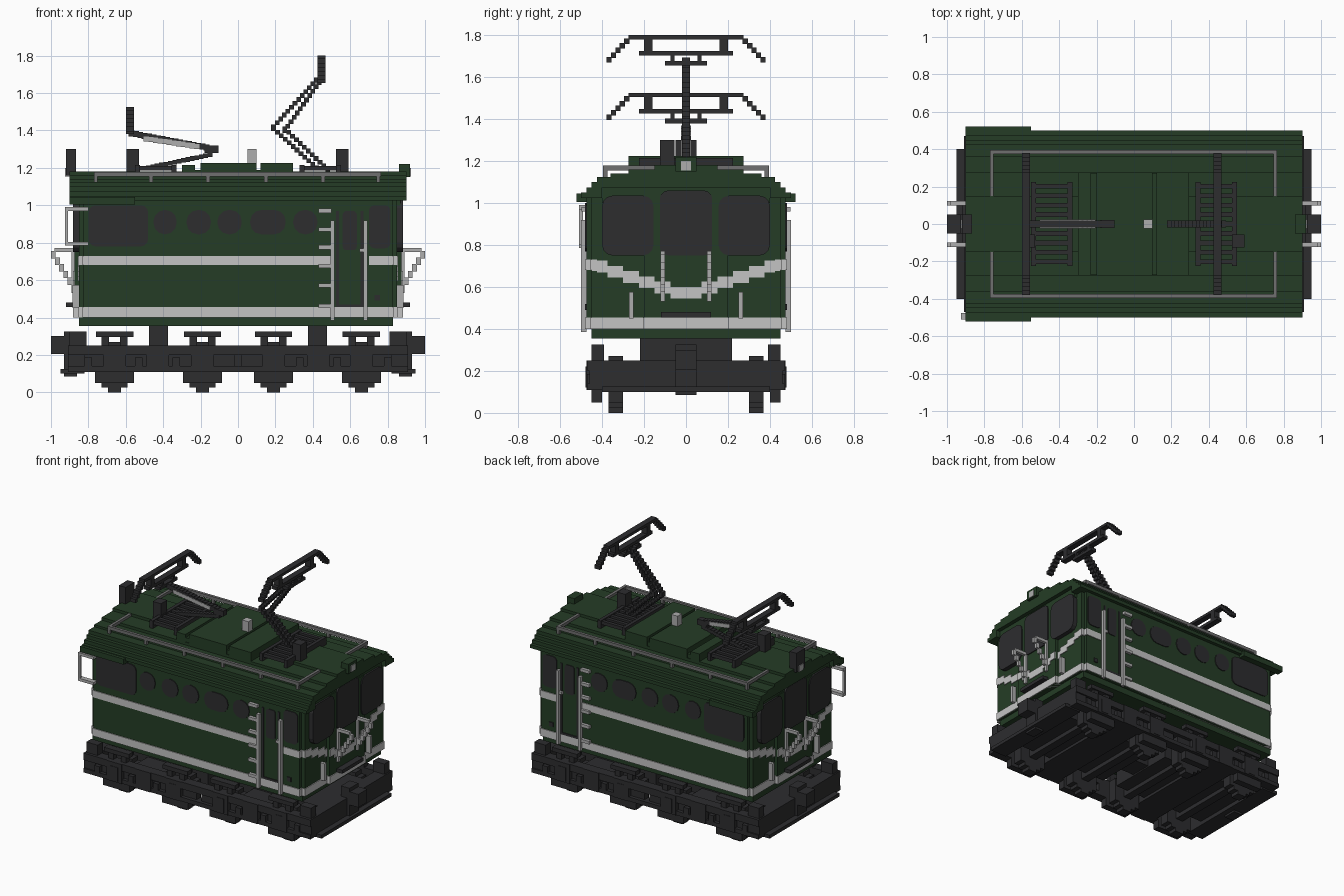
import bpy, bmesh, math
from mathutils import Vector

cube = bpy.data.objects.get("Cube")
if cube:
    bpy.data.objects.remove(cube, do_unlink=True)


def material(name, rgb):
    m = bpy.data.materials.new(name)
    m.use_nodes = True
    m.diffuse_color = (*rgb, 1)
    b = m.node_tree.nodes["Principled BSDF"]
    b.inputs["Base Color"].default_value = (*rgb, 1)
    b.inputs["Roughness"].default_value = 0.8
    return m


GREEN = material("dark_green", (0.018, 0.046, 0.019))
DARK = material("charcoal", (0.026, 0.026, 0.028))
WHITE = material("stripe_white", (0.55, 0.55, 0.55))
RAIL = material("rail_light_grey", (0.42, 0.42, 0.42))
GREY = material("roof_rail_grey", (0.16, 0.16, 0.16))


def finish(name, mat, bm):
    bmesh.ops.recalc_face_normals(bm, faces=bm.faces)
    me = bpy.data.meshes.new(name)
    bm.to_mesh(me)
    bm.free()
    me.materials.append(mat)
    ob = bpy.data.objects.new(name, me)
    bpy.context.collection.objects.link(ob)
    return ob


def part(name, mat, boxes, mx=False, my=False):
    """Boxes given as x0, x1, y0, y1, z0, z1, optionally mirrored in x and y."""
    bm = bmesh.new()
    for x0, x1, y0, y1, z0, z1 in boxes:
        for sx in ((1, -1) if mx else (1,)):
            for sy in ((1, -1) if my else (1,)):
                vs = bmesh.ops.create_cube(bm, size=1)["verts"]
                for v in vs:
                    v.co = Vector((sx * (x0 + (v.co.x + .5) * (x1 - x0)),
                                   sy * (y0 + (v.co.y + .5) * (y1 - y0)),
                                   z0 + (v.co.z + .5) * (z1 - z0)))
    return finish(name, mat, bm)


def prism(name, mat, pts, axis, lo, hi, mirror=False):
    """Outline (u, z) extruded along axis 0 (x) or 1 (y)."""
    bm = bmesh.new()
    for s in ((1, -1) if mirror else (1,)):
        rings = [[bm.verts.new((s * d, u, z) if axis == 0 else (u, s * d, z)) for u, z in pts]
                 for d in (lo, hi)]
        bm.faces.new(rings[0])
        bm.faces.new(rings[1])
        n = len(pts)
        for i in range(n):
            bm.faces.new((rings[0][i], rings[0][(i + 1) % n], rings[1][(i + 1) % n], rings[1][i]))
    return finish(name, mat, bm)


def rounded(u0, u1, z0, z1, r):
    """Rounded rectangle outline."""
    pts = []
    for cu, cz, a in ((u1 - r, z1 - r, 0), (u0 + r, z1 - r, 90), (u0 + r, z0 + r, 180), (u1 - r, z0 + r, 270)):
        for k in range(4):
            t = math.radians(a + k * 30)
            pts.append((cu + r * math.cos(t), cz + r * math.sin(t)))
    return pts


def chain(p, q, n, w=.0125, hy=.02):
    """Stepped bar of small boxes between two (x, z) points."""
    out = []
    for i in range(n):
        t = i / (n - 1)
        x, z = p[0] + (q[0] - p[0]) * t, p[1] + (q[1] - p[1]) * t
        out.append((x - w, x + w, -hy, hy, z - w, z + w))
    return out


# Body shell with stepped corners and bulging ends
STEPS = [(.825, .475), (.85, .45), (.875, .2)]
part("body_shell", GREEN, [(-x, x, -y, y, .4, 1.04) for x, y in STEPS]
     + [(-.87, .87, -.4, .4, 1.0, 1.1)])
part("body_sill", GREEN, [(-.85, .83, -.45, .45, .355, .4)])

# Stripes
e = .006
part("lower_stripe", WHITE, [(-x - e, x + e, -y - e, y + e, .4, .455) for x, y in STEPS])
part("side_stripe", WHITE, [(-.831, .51, .47, .481, .68, .73), (.7, .831, .47, .481, .68, .73)], my=True)
vee = [(.82, .856, .43, .456, .68, .73), (.82, .831, .45, .481, .68, .73)]
for i in range(18):
    y = i * .025
    top = .6 + min(.13, max(0, round((y - .03) / .37 * 5.2) * .025))
    face = .875 if y < .195 else .85
    vee.append((face - .02, face + e, y, y + .025, top - .055, top))
part("end_stripe", WHITE, vee, mx=True, my=True)

# Windows
prism("cab_side_window", DARK, rounded(-.8, -.48, .78, 1.0, .04), 1, .47, .482, True)
for x, hw in ((-.39, .062), (-.21, .065), (-.045, .065), (.16, .095), (.36, .065)):
    prism("porthole", DARK, rounded(x - hw, x + hw, .845, .975, .06), 1, .47, .481, True)
prism("rear_cab_window", DARK, rounded(.7, .815, .77, 1.0, .03), 1, .47, .481, True)
for s in (1, -1):
    prism("end_side_window", DARK, rounded(min(s * .155, s * .4), max(s * .155, s * .4), .75, 1.035, .05),
          0, .84, .882, True)
prism("end_center_window", DARK, rounded(-.125, .125, .75, 1.06, .04), 0, .87, .882, True)

# Doors
part("door_frame", DARK, [(.525, .54, .47, .481, .46, .97), (.655, .67, .47, .481, .46, .97),
                          (.525, .67, .47, .481, .455, .47), (.73, .76, .47, .482, .49, .52)], my=True)
prism("door_window", DARK, rounded(.56, .635, .76, .97, .02), 1, .47, .481, True)

# Boarding ladder and handrails
rungs = [(.43, .5, .475, .497, z, z + .022) for z in (.45, .56, .665, .765, .86, .96)]
part("boarding_ladder", RAIL, rungs + [(.495, .517, .475, .5, .385, .92),
                                       (.67, .692, .475, .5, .385, .92),
                                       (.65, .68, .475, .497, .75, .77)], my=True)
part("mirror_bracket", RAIL, [(-.925, -.91, -.51, -.49, .8, .98), (-.925, -.8, -.51, -.475, .97, .99),
                              (-.925, -.8, -.51, -.475, .785, .805)])

# End grab handles, uprights and steps
grab = [(.86, .98, .1, .122, .75, .772)]
for i in range(6):
    grab.append((.975 - i * .022, 1.0 - i * .022, .1, .122, .715 - i * .035, .755 - i * .035))
part("end_grab_handle", RAIL, grab + [(.87, .89, .1, .122, .53, .77)], mx=True, my=True)
part("end_upright", RAIL, [(.85, .885, .25, .272, .45, .575)], mx=True, my=True)
part("end_step", DARK, [(.87, .92, -.12, .12, .455, .48)], mx=True)

# Stepped roof
half = [(.5, 1.025), (.5, 1.05), (.475, 1.05), (.475, 1.075), (.45, 1.075), (.45, 1.1), (.425, 1.1),
        (.425, 1.125), (.36, 1.125), (.36, 1.14), (.275, 1.14), (.275, 1.16), (.15, 1.16), (.15, 1.18)]
under = [(-.4, 1.025), (-.4, 1.075), (.4, 1.075), (.4, 1.025)]
prism("roof", GREEN, half + [(-y, z) for y, z in reversed(half)] + under, 0, -.9, .9)
part("cab_eave", GREEN, [(-.9, -.55, .47, .522, 1.005, 1.045)], my=True)
part("roof_hood", GREEN, [(-.2, .1, -.275, .275, 1.13, 1.225), (.12, .295, -.275, .275, 1.13, 1.225),
                          (-.3, -.23, -.275, .275, 1.13, 1.215), (-.23, .12, -.27, .27, 1.13, 1.19)])

# Roof rail
posts = [(x - .01, x + .01, .375, .395, 1.12, 1.16) for x in (-.76, -.465, -.16, .15, .455, .75)]
part("roof_rail", GREY, posts + [(-.77, .765, .375, .395, 1.155, 1.178)], my=True)
part("roof_rail_end", GREY, [(-.77, -.75, -.39, .39, 1.155, 1.178), (.745, .765, -.39, .39, 1.155, 1.178)])

# Headlights, horn and roof lamp
part("headlight_housing", GREEN, [(.86, .92, -.05, .05, 1.15, 1.22)])
part("headlight_lens", RAIL, [(.915, .925, -.024, .024, 1.155, 1.2), (-.925, -.9, -.024, .024, 1.155, 1.2)])
part("roof_horn", DARK, [(-.92, -.865, -.05, .05, 1.16, 1.3)])
part("roof_lamp", RAIL, [(.05, .1, -.025, .025, 1.22, 1.3)])


# Pantograph bases
def base(name, x0, x1):
    boxes = [(x0, x0 + .025, -.225, .225, 1.14, 1.215), (x1 - .025, x1, -.225, .225, 1.14, 1.215)]
    for i in range(9):
        y = -.215 + i * .0506
        boxes.append((x0, x1, y, y + .025, 1.185, 1.21))
    part(name, DARK, boxes)


base("front_pantograph_base", -.55, -.33)
base("rear_pantograph_base", .33, .55)
part("insulator_box", DARK, [(.525, .59, -.125, -.055, 1.14, 1.3), (-.595, -.53, -.125, -.055, 1.14, 1.3)])


# Pantograph contact heads
def head(name, x, top):
    a, b = x - .022, x + .022
    boxes = [(a, b, 0, .275, top - .02, top), (a, b, 0, .225, top - .098, top - .076),
             (a, b, .16, .2, top - .09, top - .01), (a, b, 0, .1, top - .145, top - .123),
             (a, b, .055, .075, top - .135, top - .09)]
    for i in range(5):
        y, z = .27 + i * .021, top - .03 - i * .022
        boxes.append((a, b, y, y + .025, z - .012, z + .014))
    part(name, DARK, boxes, my=True)


head("front_contact_head", -.578, 1.525)
head("rear_contact_head", .447, 1.8)

# Pantograph arms
part("raised_arm", DARK, chain((.19, 1.41), (.42, 1.2), 12) + chain((.25, 1.41), (.48, 1.19), 12)
     + chain((.19, 1.42), (.42, 1.67), 13) + chain((.25, 1.4), (.45, 1.68), 13))
part("folded_arm", DARK, chain((-.12, 1.3), (-.57, 1.385), 20, .016) + chain((-.15, 1.27), (-.48, 1.2), 15)
     + [(-.18, -.105, -.022, .022, 1.28, 1.32)])
part("folded_arm_rod", RAIL, chain((-.22, 1.315), (-.49, 1.355), 12, .014, .024))

# Bogie frames, axle boxes and spring hangers
frame = [(0, .91, .4, .47, .2, .25), (0, .91, .4, .47, .11, .14), (.02, .9, .4, .445, .14, .2)]
for x in (.19, .43, .66):
    frame.append((x - .06, x + .06, .4, .475, .11, .25))
for x in (.19, .66):
    frame += [(x - .105, x + .105, .4, .45, .05, .12), (x - .03, x + .03, .4, .478, .12, .22),
              (x - .1, x + .1, .4, .45, .295, .325), (x - .07, x - .03, .4, .44, .24, .3),
              (x + .03, x + .07, .4, .44, .24, .3)]
for x in (.33, .39, .47, .53, .8):
    frame.append((x - .02, x + .02, .44, .472, .14, .185))
part("bogie_side_frame", DARK, frame + [(.81, .9, .39, .45, .24, .325)], mx=True, my=True)

# Wheels
wheels = []
for x in (.19, .66):
    for hw, z0, z1 in ((.035, 0, .27), (.07, .025, .25), (.105, .05, .22)):
        wheels.append((x - hw, x + hw, .3, .37, z0, z1))
part("wheels", DARK, wheels, mx=True, my=True)
part("axles", DARK, [(x - .03, x + .03, -.31, .31, .1, .16) for x in (.19, .66)], mx=True)

# Bogie cores, pivots, end beams and couplers
part("bogie_core", DARK, [(.06, .82, -.26, .26, .13, .25), (.31, .54, -.41, .41, .11, .24),
                          (.375, .475, -.22, .22, .24, .36)], mx=True)
part("bogie_link", DARK, [(-.08, .08, -.08, .08, .14, .22)])
part("end_beam", DARK, [(.82, .91, -.46, .46, .125, .25), (.82, .95, -.4, .4, .1, .125)], mx=True)
part("coupler", DARK, [(.88, 1.0, -.05, .05, .205, .3), (.86, .93, -.05, .05, .085, .325)], mx=True)
